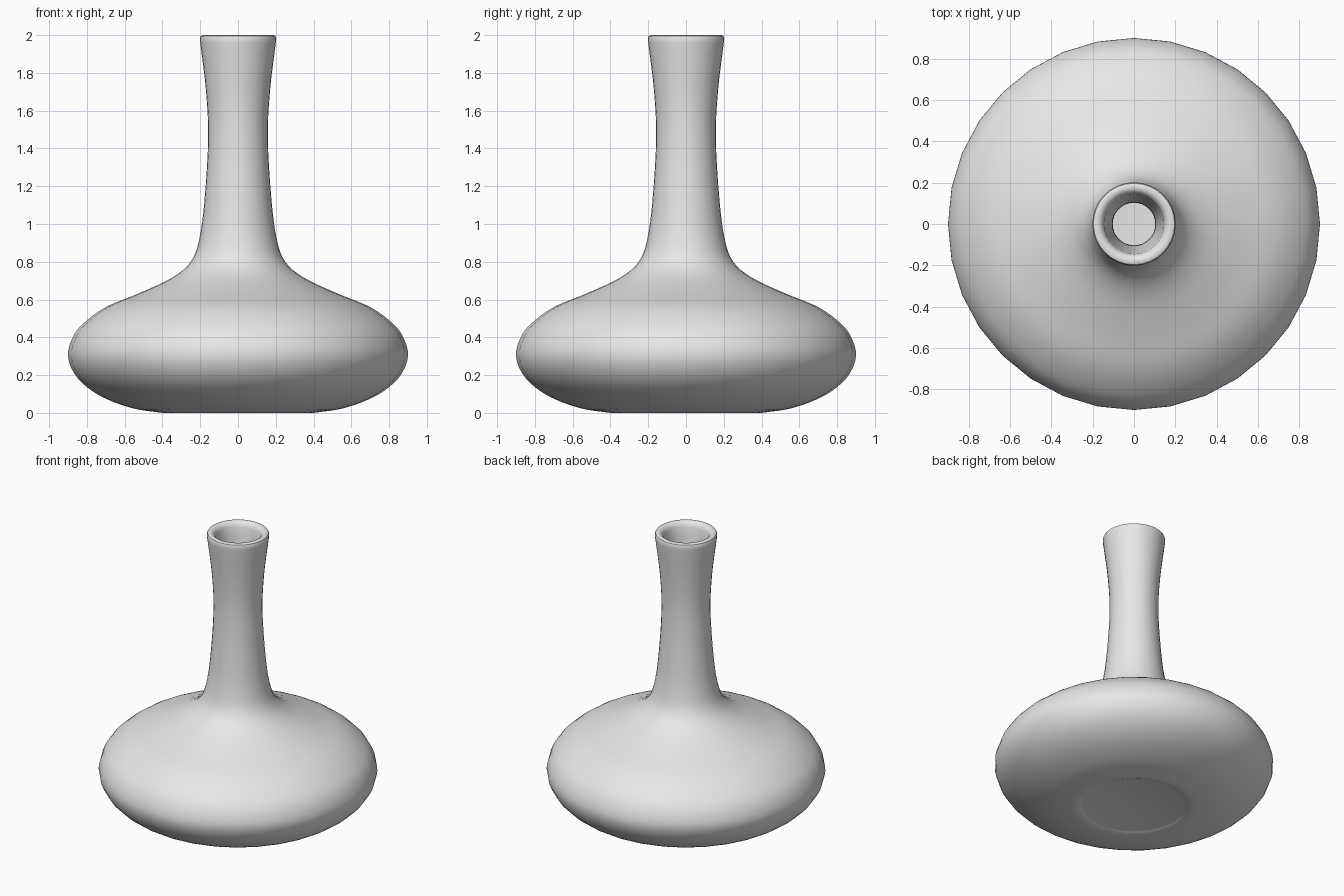
import bpy
import bmesh
import math
from mathutils import Vector

SEGMENTS = 32
WALL = 0.055

cube = bpy.data.objects.get("Cube")
if cube:
    bpy.data.objects.remove(cube, do_unlink=True)


def smooth_path(points, steps):
    """Catmull-Rom curve through the given (radius, height) points."""
    pts = [Vector(p) for p in points]
    pts = [2 * pts[0] - pts[1]] + pts + [2 * pts[-1] - pts[-2]]
    path = []
    for a, b, c, d in zip(pts, pts[1:], pts[2:], pts[3:]):
        for i in range(steps):
            t = i / steps
            path.append(0.5 * (2 * b + (c - a) * t + (2 * a - 5 * b + 4 * c - d) * t ** 2
                               + (3 * b - a - 3 * c + d) * t ** 3))
    path.append(pts[-2])
    return path


def offset_inward(path, distance):
    """Shift a path towards the hollow side to form the inner wall."""
    result = []
    for i, p in enumerate(path):
        tangent = (path[min(i + 1, len(path) - 1)] - path[max(i - 1, 0)]).normalized()
        result.append(p + distance * Vector((-tangent.y, tangent.x)))
    return result


def lathe(name, profile, material):
    """Revolve a profile whose two ends lie on the z axis."""
    bm = bmesh.new()
    verts = [bm.verts.new((p[0], 0, p[1])) for p in profile]
    edges = [bm.edges.new(pair) for pair in zip(verts, verts[1:])]
    bmesh.ops.spin(bm, geom=verts + edges, cent=(0, 0, 0), axis=(0, 0, 1),
                   angle=math.tau, steps=SEGMENTS, use_merge=True)
    bmesh.ops.remove_doubles(bm, verts=bm.verts, dist=0.0005)
    bmesh.ops.recalc_face_normals(bm, faces=bm.faces)
    mesh = bpy.data.meshes.new(name)
    bm.to_mesh(mesh)
    bm.free()
    mesh.materials.append(material)
    obj = bpy.data.objects.new(name, mesh)
    bpy.context.collection.objects.link(obj)
    return obj


# Plain grey glaze
glaze = bpy.data.materials.new("plain_grey")
glaze.use_nodes = True
grey = (0.8, 0.8, 0.8, 1)
glaze.diffuse_color = grey
glaze.node_tree.nodes["Principled BSDF"].inputs["Base Color"].default_value = grey

# Outer wall from the foot up to just below the lip
outer = smooth_path([(0.4, 0.0), (0.56, 0.025), (0.73, 0.09), (0.85, 0.185), (0.9, 0.3),
                     (0.87, 0.41), (0.8, 0.49), (0.69, 0.565), (0.52, 0.635),
                     (0.35, 0.715), (0.25, 0.8), (0.205, 0.92), (0.177, 1.13),
                     (0.158, 1.45), (0.169, 1.7), (0.2, 1.96)], 4)

# Rounded lip joining the outer and inner walls
inner = offset_inward(outer, WALL)
lip = [(0.202, 1.982), (0.197, 1.995), (0.187, 2.0), (0.167, 1.998), (0.153, 1.985)]

# Shallow recess under the foot, and the closed floor inside
foot = [(0, 0.008), (0.33, 0.008), (0.345, 0.004), (0.355, 0.0)]
floor = [(0, WALL)]

vase = lathe("vase", foot + outer + lip + inner[::-1] + floor, glaze)

bpy.ops.object.select_all(action="DESELECT")
vase.select_set(True)
bpy.context.view_layer.objects.active = vase
bpy.ops.object.shade_smooth_by_angle(angle=math.radians(40))
